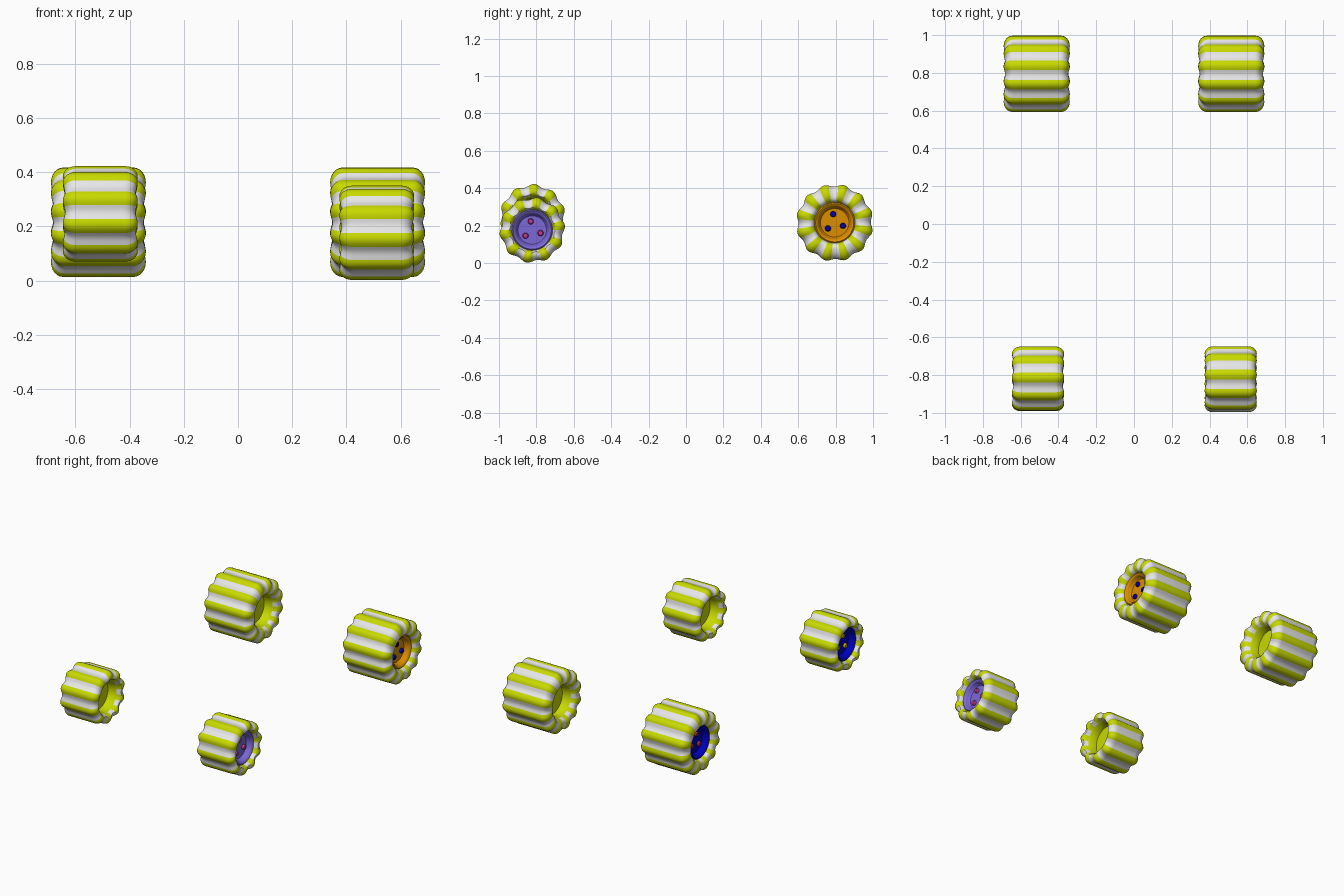
import bpy, bmesh, math
from mathutils import Matrix, Vector

if "Cube" in bpy.data.objects:
    bpy.data.objects.remove(bpy.data.objects["Cube"])


def material(name, rgb):
    m = bpy.data.materials.new(name)
    m.use_nodes = True
    m.diffuse_color = (*rgb, 1)
    m.node_tree.nodes["Principled BSDF"].inputs["Base Color"].default_value = (*rgb, 1)
    return m


LIME = material("lime yellow", (0.58, 0.70, 0.0))
WHITE = material("soft white", (0.80, 0.80, 0.80))
ORANGE = material("orange", (0.72, 0.27, 0.0))
PURPLE = material("lavender purple", (0.20, 0.14, 0.68))
BLUE = material("deep blue", (0.0, 0.0, 0.55))
PINK = material("magenta pink", (0.55, 0.04, 0.28))
RED = material("dark red", (0.40, 0.02, 0.08))
GOLD = material("dark gold", (0.55, 0.38, 0.0))


def lathe(name, profile, mats, place, segs=48, ripple=None, paint=None):
    """Spin (radius, x) points around the x axis; ends at zero radius are closed."""
    bm = bmesh.new()
    rings = []
    for r, x in profile:
        if r == 0:
            rings.append([bm.verts.new((x, 0, 0))] * segs)
            continue
        ring = []
        for k in range(segs):
            a = 2 * math.pi * k / segs
            rr, xx = ripple(r, x, a) if ripple else (r, x)
            ring.append(bm.verts.new((xx, rr * math.cos(a), rr * math.sin(a))))
        rings.append(ring)
    for i, (low, high) in enumerate(zip(rings, rings[1:])):
        for k in range(segs):
            n = (k + 1) % segs
            corners = list(dict.fromkeys((low[k], low[n], high[n], high[k])))
            face = bm.faces.new(corners)
            if paint:
                face.material_index = paint(i, 2 * math.pi * (k + 0.5) / segs)
    bmesh.ops.recalc_face_normals(bm, faces=bm.faces)
    bm.transform(place)
    bmesh.ops.recalc_face_normals(bm, faces=bm.faces)
    mesh = bpy.data.meshes.new(name)
    bm.to_mesh(mesh)
    bm.free()
    for m in mats:
        mesh.materials.append(m)
    obj = bpy.data.objects.new(name, mesh)
    bpy.context.collection.objects.link(obj)
    bpy.ops.object.select_all(action="DESELECT")
    obj.select_set(True)
    bpy.context.view_layer.objects.active = obj
    bpy.ops.object.shade_smooth_by_angle(angle=math.radians(40))
    return obj


def wheel(name, side, centre, radius, half, lobes, phase, hub_mat, bolt_mat):
    # Local +x points outward; side = -1 turns the wheel to face the other way
    place = Matrix.Translation(Vector(centre)) @ Matrix.Diagonal((side, 1, 1, 1))
    hub = 0.108
    wall = radius - hub
    phase = math.radians(phase)

    # Half of the tyre section: hub lip, sidewall, rounded shoulder
    section = [(hub, half - 0.035), (hub + 0.1 * wall, half - 0.014),
               (hub + 0.28 * wall, half - 0.002), (hub + 0.45 * wall, half)]
    bend = radius - section[-1][0]
    for i in range(1, 7):
        t = math.pi / 12 * i
        section.append((radius - bend * (1 - math.sin(t)), half - 0.045 * (1 - math.cos(t))))
    shell = [(r, -x) for r, x in section] + section[::-1]
    back = [(0, -half + 0.09), (hub - 0.012, -half + 0.09), (hub - 0.008, -half + 0.045)]
    profile = back + shell + [(hub, half - 0.07)]

    def ripple(r, x, a):
        # Ridges grow from the hub lip out to the tread
        grow = min(1, max(0, (r - hub) / (0.4 * wall)))
        dip = 0.5 * (1 - math.cos(lobes * (a - phase))) * grow
        return r - 0.014 * dip, x - math.copysign(0.008, x) * dip

    def paint(i, a):
        return int(i >= len(back) and math.cos(lobes * (a - phase)) < 0)

    lathe(name + "_tyre", profile, [LIME, WHITE], place, lobes * 16, ripple, paint)

    # Dished hub with a raised rim and a stepped centre plate
    face = half - 0.045
    lathe(name + "_hub",
          [(0, face - 0.022), (0.076, face - 0.022), (0.082, face - 0.016), (0.086, face + 0.002),
           (0.092, face + 0.012), (0.102, face + 0.016), (0.109, face + 0.01),
           (0.109, face - 0.03), (0, face - 0.03)], [hub_mat], place)

    # Three rounded bolts
    for n in range(3):
        a = math.radians(100 + 120 * n)
        spot = Matrix.Translation((0, 0.047 * math.cos(a), 0.047 * math.sin(a)))
        lathe(f"{name}_bolt_{n + 1}",
              [(0, face - 0.026), (0.016, face - 0.026), (0.016, face - 0.012),
               (0.012, face - 0.007), (0, face - 0.005)], [bolt_mat], place @ spot, 16)


wheel("rear_left", 1, (0.515, 0.795, 0.215), 0.207, 0.175, 12, 16, ORANGE, BLUE)
wheel("rear_right", -1, (-0.515, 0.795, 0.215), 0.207, 0.175, 12, 16, BLUE, RED)
wheel("front_left", 1, (0.512, -0.822, 0.176), 0.176, 0.138, 10, 8, PURPLE, PINK)
wheel("front_right", -1, (-0.508, -0.82, 0.246), 0.176, 0.138, 10, 15, BLUE, GOLD)
